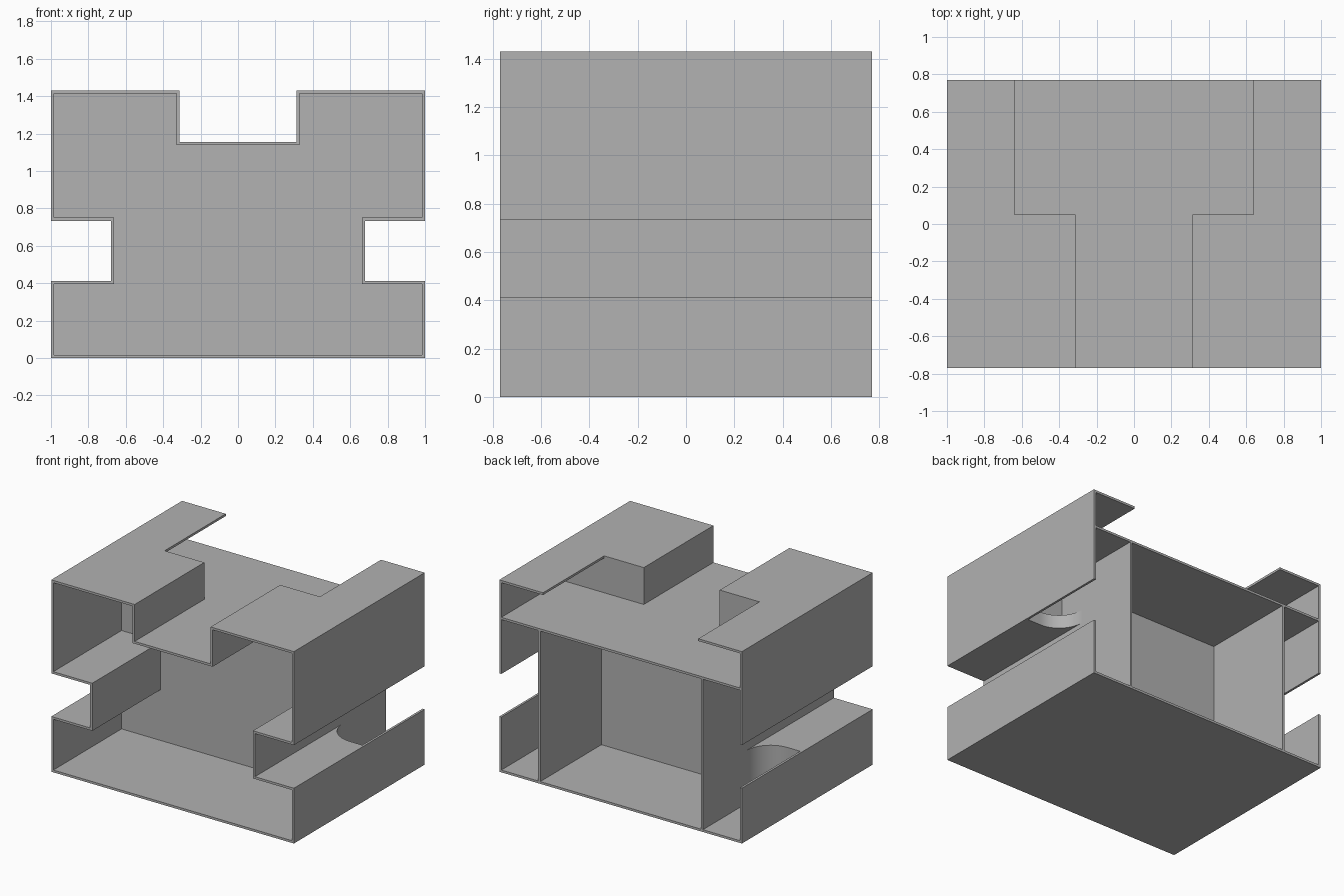
import bpy, bmesh, math

cube = bpy.data.objects.get("Cube")
if cube:
    bpy.data.objects.remove(cube, do_unlink=True)

grey = bpy.data.materials.new("plain grey")
grey.use_nodes = True
COLOUR = (0.445, 0.445, 0.445, 1)
grey.diffuse_color = COLOUR
grey.node_tree.nodes["Principled BSDF"].inputs["Base Color"].default_value = COLOUR

T = 0.017                      # sheet thickness
FRONT, MID, BACK = -0.77, 0.05, 0.77
SHELF_LOW, SHELF_HIGH, DECK, TOP = 0.412, 0.733, 1.155, 1.43
SLOT, CHANNEL, FLANGE = 0.679, 0.313, 0.64


def finish(name, bm, recalc=True):
    if recalc:
        bmesh.ops.recalc_face_normals(bm, faces=bm.faces)
    mesh = bpy.data.meshes.new(name)
    bm.to_mesh(mesh)
    bm.free()
    mesh.materials.append(grey)
    obj = bpy.data.objects.new(name, mesh)
    bpy.context.collection.objects.link(obj)
    return obj


def prism(name, points, move):
    """Extrude a flat polygon along a vector."""
    bm = bmesh.new()
    face = bm.faces.new([bm.verts.new(p) for p in points])
    out = bmesh.ops.extrude_face_region(bm, geom=[face])
    verts = [v for v in out["geom"] if isinstance(v, bmesh.types.BMVert)]
    bmesh.ops.translate(bm, verts=verts, vec=move)
    return finish(name, bm)


def box(name, x0, x1, y0, y1, z0, z1):
    base = [(x0, y0, z0), (x1, y0, z0), (x1, y1, z0), (x0, y1, z0)]
    return prism(name, base, (0, 0, z1 - z0))


# Outline of the front section, bottom to top, mirrored across the centre
half = [(1, 0), (1, SHELF_LOW), (SLOT, SHELF_LOW), (SLOT, SHELF_HIGH),
        (1, SHELF_HIGH), (1, TOP), (CHANNEL, TOP), (CHANNEL, DECK)]
outline = half + [(-x, z) for x, z in reversed(half)]

# Front shell: open tube thickened inwards
bm = bmesh.new()
near = [bm.verts.new((x, FRONT, z)) for x, z in outline]
far = [bm.verts.new((x, MID, z)) for x, z in outline]
for i in range(len(outline)):
    j = (i + 1) % len(outline)
    bm.faces.new((near[i], far[i], far[j], near[j]))
shell = finish("front_shell", bm, recalc=False)
thick = shell.modifiers.new("thickness", "SOLIDIFY")
thick.thickness = T
thick.offset = -1
thick.use_even_offset = True

# Partition closing the front section
prism("middle_partition", [(x, MID - T, z) for x, z in outline], (0, T, 0))

# Rear section plates
box("rear_floor", -1, 1, MID, BACK, 0, T)
box("rear_deck", -1, 1, MID, BACK, DECK - T, DECK)

for side, s in (("left", 1), ("right", -1)):
    def pair(name, a, b, z0, z1):
        x0, x1 = sorted((a * s, b * s))
        box(f"{side}_{name}", x0, x1, MID, BACK, z0, z1)

    pair("rear_inner_wall", SLOT - T, SLOT, T, DECK - T)
    pair("rear_lower_side", 1 - T, 1, 0, SHELF_LOW)
    pair("rear_upper_side", 1 - T, 1, SHELF_HIGH, TOP)
    pair("rear_top_flange", FLANGE, 1, TOP - T, TOP)

    # Concave corner fillets behind the partition
    r, start = 0.2, MID + 0.01
    arc = [(SLOT + r - r * math.sin(t), start + r - r * math.cos(t))
           for t in (math.pi / 2 * i / 16 for i in range(17))]
    plan = [(SLOT, MID), (1 - T, MID), (1 - T, start)] + arc
    for name, z0, z1 in (("lower_fillet", T, SHELF_LOW),
                         ("upper_fillet", SHELF_HIGH, SHELF_HIGH + 0.1)):
        fillet = prism(f"{side}_{name}", [(x * s, y, z0) for x, y in plan],
                       (0, 0, z1 - z0))
        bpy.ops.object.select_all(action="DESELECT")
        fillet.select_set(True)
        bpy.context.view_layer.objects.active = fillet
        bpy.ops.object.shade_smooth_by_angle(angle=math.radians(30))
